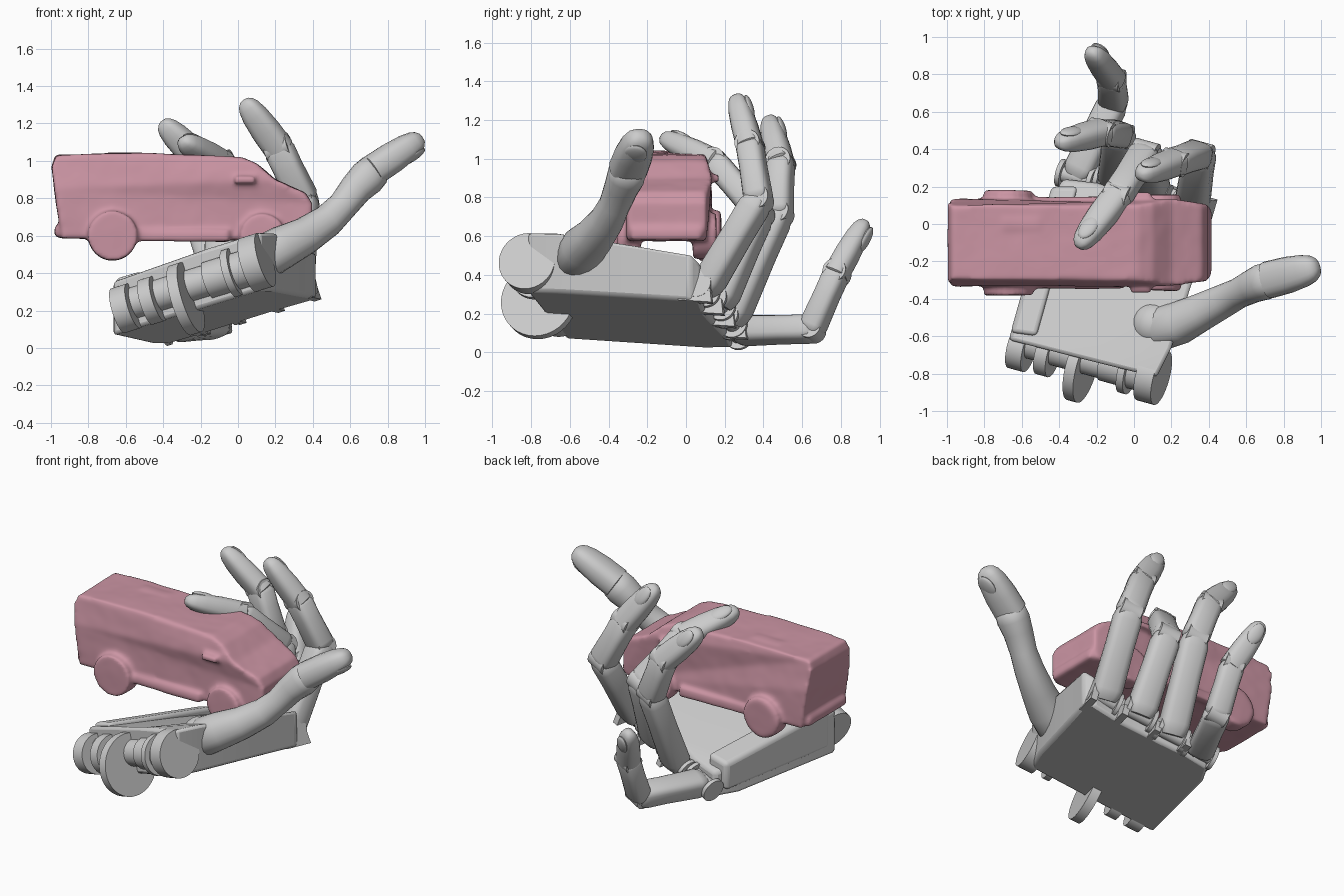
import bpy, bmesh, math
from mathutils import Vector, Matrix

if "Cube" in bpy.data.objects:
    bpy.data.objects.remove(bpy.data.objects["Cube"])

# Palm frame: U across towards the index side, N out of the palm, V towards the fingers
N = Vector((-0.27, 0.145, 1)).normalized()
U = Vector((0.94, -0.26, 0.29))
U = (U - N * U.dot(N)).normalized()
V = N.cross(U)


def P(x, y, h):
    return Vector((x, y, 0.158 + 0.27 * x - 0.145 * y + h))


def finish(name, bm, angle=35):
    bmesh.ops.recalc_face_normals(bm, faces=bm.faces)
    me = bpy.data.meshes.new(name)
    bm.to_mesh(me)
    bm.free()
    ob = bpy.data.objects.new(name, me)
    bpy.context.collection.objects.link(ob)
    bpy.ops.object.select_all(action='DESELECT')
    ob.select_set(True)
    bpy.context.view_layer.objects.active = ob
    bpy.ops.object.shade_smooth_by_angle(angle=math.radians(angle))
    return ob


def bevel(ob, width, segments):
    mod = ob.modifiers.new('bevel', 'BEVEL')
    mod.width = width
    mod.segments = segments
    mod.angle_limit = math.radians(40)


def bridge(bm, a, b):
    n = len(a)
    for i in range(n):
        bm.faces.new((a[i], a[(i + 1) % n], b[(i + 1) % n], b[i]))


def prism(bm, low, high):
    a = [bm.verts.new(p) for p in low]
    b = [bm.verts.new(p) for p in high]
    bridge(bm, a, b)
    bm.faces.new(a)
    bm.faces.new(b)


def disc(bm, c, axis, r, depth, seg=28):
    m = Matrix.Translation(c) @ axis.to_track_quat('Z', 'Y').to_matrix().to_4x4()
    bmesh.ops.create_cone(bm, cap_ends=True, segments=seg, radius1=r, radius2=r, depth=depth, matrix=m)


def loft(bm, pts, sizes, side, square=0.62, n=20):
    rings = []
    for i, p in enumerate(pts):
        t = (pts[min(i + 1, len(pts) - 1)] - pts[max(i - 1, 0)]).normalized()
        b = (side - t * side.dot(t)).normalized()
        c = t.cross(b)
        ring = []
        for k in range(n):
            ca, sa = math.cos(math.tau * k / n), math.sin(math.tau * k / n)
            x = math.copysign(abs(ca) ** square, ca) * sizes[i][0]
            y = math.copysign(abs(sa) ** square, sa) * sizes[i][1]
            ring.append(bm.verts.new(p + b * x + c * y))
        rings.append(ring)
    for a, b in zip(rings, rings[1:]):
        bridge(bm, a, b)
    bm.faces.new(rings[0])
    bm.faces.new(rings[-1])


def nail(name, a, b, back, w, off):
    t = (b - a).normalized()
    back = (back - t * back.dot(t)).normalized()
    rot = Matrix((t.cross(back), t, back)).transposed().to_4x4()
    m = Matrix.Translation(a.lerp(b, 0.7) + back * off) @ rot @ Matrix.Diagonal((w, 0.075, 0.02, 1))
    bm = bmesh.new()
    bmesh.ops.create_uvsphere(bm, u_segments=20, v_segments=10, radius=1, matrix=m)
    finish(name, bm)


BONE = [(0, .7), (.05, .9), (.12, 1), (.6, .94), (.88, .96), (.97, .82), (1, .65)]
TIP = [(0, .85), (.02, 1), (.4, .98), (.7, .87), (.86, .72), (.94, .55), (.985, .33), (1, .12)]


def phalanx(name, a, b, w, d, form, side, square=.62):
    bm = bmesh.new()
    loft(bm, [a.lerp(b, t) for t, s in form], [(w * s, d * s) for t, s in form], side, square)
    return finish(name, bm)


# Four fingers: base, two joints, tip
fingers = {
    'index': [(.31, .1, .33), (.35, .375, .79), (.215, .33, 1.07), (.03, .26, 1.325)],
    'middle': [(.1, .18, .26), (.06, .38, .72), (-.09, .15, .98), (-.3, -.125, 1.11)],
    'ring': [(-.1, .24, .17), (-.08, .48, .72), (-.18, .49, .98), (-.41, .43, 1.21)],
    'little': [(-.30, .27, .11), (-.11, .65, .12), (-.12, .78, .41), (-.23, .93, .68)],
}
for name, pts in fingers.items():
    p = [Vector(q) for q in pts]
    k = 0.93 if name == 'little' else 1
    for i, part in enumerate(('proximal', 'middle_bone', 'tip')):
        d = (p[i + 1] - p[i]).normalized() * 0.02
        wide = (.092, .084, .08)[i] * k
        phalanx(f'{name}_{part}', p[i] - d, p[i + 1] + (d if i < 2 else d * 0),
                wide, wide * .86, TIP if i == 2 else BONE, U, .75 if i == 2 else .62)
    bm = bmesh.new()
    for i in (1, 2):
        disc(bm, p[i], U, .066 * k, .13 * k)
    finish(f'{name}_joint_pins', bm)
    nail(f'{name}_nail', p[2], p[3], (p[3] - p[2]).cross(U), .045, .05)
    # Forked knuckle hinge
    bm = bmesh.new()
    for s in (-1, 1):
        disc(bm, p[0] + U * s * .088 - V * .02, U, .075, .025)
    disc(bm, p[0] - V * .02, U, .045, .18)
    finish(f'{name}_knuckle', bm)

# Palm slab
outline = [(-.67, -.62), (-.22, -.735), (.12, -.82), (.2, -.66), (.33, -.25), (.42, .02), (.38, .08),
           (.19, .1), (-.02, .16), (-.2, .22), (-.38, .24), (-.46, .1)]
thick = [.29, .31, .31, .31, .27, .24, .2, .19, .18, .16, .16, .2]
bm = bmesh.new()
prism(bm, [P(x, y, 0) for x, y in outline], [P(x, y, h) for (x, y), h in zip(outline, thick)])
bmesh.ops.triangulate(bm, faces=[f for f in bm.faces if len(f.verts) > 4])
bevel(finish('palm', bm, 30), .02, 2)

# Pointed webs between the knuckles on the back of the hand
bm = bmesh.new()
for x, y in ((.4, .04), (.205, .1), (.0, .16), (-.19, .22)):
    c = P(x, y, 0)
    tri = [c - V * .08, c + V * .1, c + V * .08 + N * .08, c - V * .08 + N * .14]
    prism(bm, [q - U * .02 for q in tri], [q + U * .02 for q in tri])
finish('knuckle_webs', bm)

# Raised block on the little finger side
bm = bmesh.new()
block = [(-.66, -.58), (-.52, -.6), (-.3, .2), (-.44, .2)]
prism(bm, [P(x, y, .05) for x, y in block], [P(x, y, .31 if y < 0 else .23) for x, y in block])
bevel(finish('outer_palm_block', bm), .025, 3)

# Wrist hinge: big disc, lugs and axle
bm = bmesh.new()
for x, y, h, r, w in ((-.28, -.76, .07, .195, .06), (.1, -.81, .155, .15, .1), (-.6, -.66, .12, .125, .09),
                      (-.46, -.69, .12, .125, .07), (-.03, -.78, .14, .13, .04)):
    disc(bm, P(x, y, h), U, r, w, 36)
disc(bm, P(-.25, -.72, .14), U, .085, .75)
disc(bm, P(-.05, -.77, .14), U, .1, .24)
finish('wrist_hinge', bm)

# Thumb: ball socket, long bone, tip
bm = bmesh.new()
bmesh.ops.create_uvsphere(bm, u_segments=28, v_segments=16, radius=.125,
                          matrix=Matrix.Translation((.11, -.54, .47)))
finish('thumb_socket', bm)
path = [(.09, -.55, .45), (.15, -.555, .49), (.24, -.53, .54), (.36, -.47, .6), (.48, -.41, .68), (.56, -.37, .76),
        (.63, -.335, .85), (.69, -.31, .91), (.73, -.295, .95), (.755, -.285, .97)]
rad = [.09, .12, .115, .1, .088, .08, .088, .098, .092, .06]
bm = bmesh.new()
loft(bm, [Vector(q) for q in path], [(r, r) for r in rad], Vector((0, 1, 0)), .9)
finish('thumb_bone', bm, 50)
a, b = Vector((.715, -.3, .945)), Vector((.985, -.23, 1.125))
phalanx('thumb_tip', a, b, .1, .085, TIP, Vector((-.2, 1, 0)), .8)
nail('thumb_nail', a, b, Vector((.7, -.1, -.6)), .06, .06)

# Toy van: overlapping solids fused by a voxel remesh for the soft moulded look
bm = bmesh.new()
side = [(-.94, .585), (-.985, .85), (-1, .97), (-.975, 1.035), (-.5, 1.04), (.02, 1.02), (.1, .985), (.2, .9),
        (.36, .83), (.395, .77), (.395, .62), (.37, .575)]


def half(x, z):
    return (.235 if z < .9 else .235 - (z - .9) * .26) - (.03 if x > .3 else 0)


prism(bm, [Vector((x, -.1 - half(x, z), z)) for x, z in side],
      [Vector((x, -.1 + half(x, z), z)) for x, z in side])
for s in (-1, 1):
    for x, r, off in ((-.67, .132, .22), (.13, .12, .195)):
        disc(bm, Vector((x, -.1 + s * off, .6)), Vector((0, 1, 0)), r, .12)
    # Mirrors and side sills
    for c, size in (((.04, -.1 + s * .24, .9), (.11, .06, .04)), ((-.3, -.1 + s * .22, .6), (.5, .05, .06))):
        bmesh.ops.create_cube(bm, size=1, matrix=Matrix.Translation(c) @ Matrix.Diagonal((*size, 1)))
# Bumpers and roof patch
for c, size in (((.38, -.1, .61), (.07, .36, .06)), ((-.955, -.1, .62), (.05, .4, .06)),
                ((-.6, 0, 1.03), (.2, .05, .03))):
    bmesh.ops.create_cube(bm, size=1, matrix=Matrix.Translation(c) @ Matrix.Diagonal((*size, 1)))
van = finish('toy_van', bm, 60)
rm = van.modifiers.new('fuse', 'REMESH')
rm.mode = 'VOXEL'
rm.voxel_size = .014
rm.use_smooth_shade = True
sm = van.modifiers.new('soften', 'SMOOTH')
sm.factor = .5
sm.iterations = 6
tex = bpy.data.textures.new('lumps', 'CLOUDS')
tex.noise_scale = .3
dp = van.modifiers.new('lumps', 'DISPLACE')
dp.texture = tex
dp.strength = .014
mat = bpy.data.materials.new('pink')
mat.diffuse_color = (.6, .3, .37, 1)
mat.use_nodes = True
mat.node_tree.nodes["Principled BSDF"].inputs["Base Color"].default_value = mat.diffuse_color
van.data.materials.append(mat)
